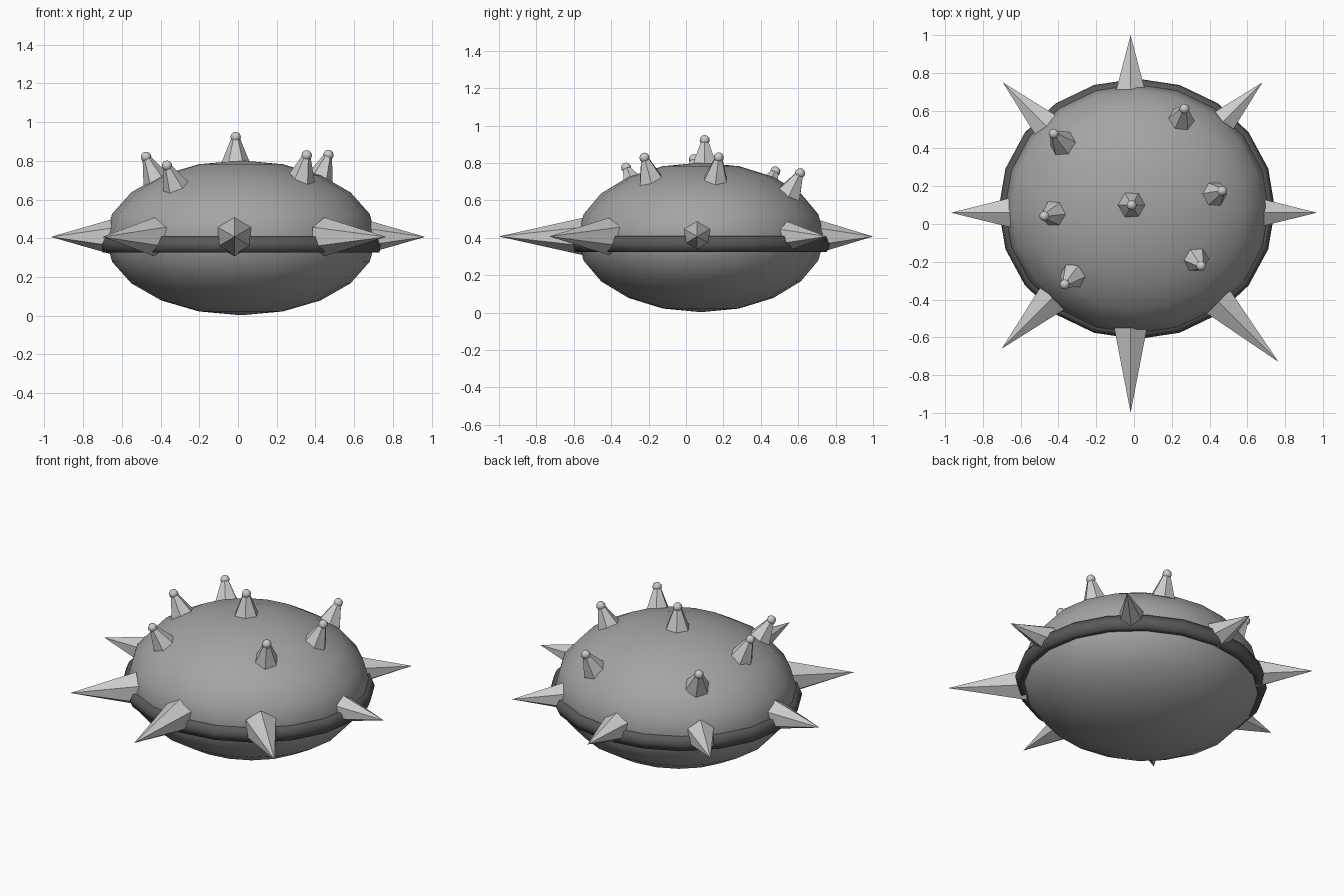
import bpy, bmesh, math
from mathutils import Vector, Matrix

if "Cube" in bpy.data.objects:
    bpy.data.objects.remove(bpy.data.objects["Cube"])

CX, CY, CZ = 0.015, 0.08, 0.402      # body centre
RX, RY, RZ = 0.70, 0.66, 0.40        # body radii


def grey(name, v):
    m = bpy.data.materials.new(name)
    m.diffuse_color = (v, v, v, 1)
    m.use_nodes = True
    m.node_tree.nodes["Principled BSDF"].inputs["Base Color"].default_value = m.diffuse_color
    return m


def make(name, bm, mat=None, smooth=False):
    bmesh.ops.recalc_face_normals(bm, faces=bm.faces)
    for f in bm.faces:
        f.smooth = smooth
    me = bpy.data.meshes.new(name)
    bm.to_mesh(me)
    bm.free()
    if mat:
        me.materials.append(mat)
    ob = bpy.data.objects.new(name, me)
    bpy.context.collection.objects.link(ob)
    return ob


def cone(bm, base, tip, r1, r2, rot):
    base, tip = Vector(base), Vector(tip)
    d = tip - base
    mat = Matrix.Translation((base + tip) / 2) @ rot(d)
    bmesh.ops.create_cone(bm, cap_ends=True, segments=6, radius1=r1, radius2=r2,
                          depth=d.length, matrix=mat)


body_grey = grey("body_grey", 0.37)
rim_grey = grey("rim_grey", 0.10)

# Body: smooth flattened sphere
bm = bmesh.new()
bmesh.ops.create_uvsphere(bm, u_segments=20, v_segments=10, radius=1,
                          matrix=Matrix.Translation((CX, CY, CZ)) @ Matrix.Diagonal((RX, RY, RZ, 1)))
make("body", bm, body_grey, True)

# Rim band: six-sided tube swept round the equator
profile = [(0.965, 0.41), (1.02, 0.41), (1.045, 0.367), (1.02, 0.325), (0.965, 0.325), (0.94, 0.367)]
n = 20
bm = bmesh.new()
rings = []
for i in range(n):
    a = 2 * math.pi * i / n
    rings.append([bm.verts.new((CX + RX * s * math.cos(a), CY + RY * s * math.sin(a), z))
                  for s, z in profile])
for i in range(n):
    p, q = rings[i], rings[(i + 1) % n]
    for j in range(len(profile)):
        k = (j + 1) % len(profile)
        bm.faces.new((p[j], q[j], q[k], p[k]))
make("rim_band", bm, rim_grey, True)

# Side spikes: tip x, tip y, heading in degrees, length, base radius
spikes = [(-0.018, -1.0, -90, 0.45, 0.1), (0.765, -0.73, -45, 0.45, 0.1),
          (0.967, 0.06, 0, 0.33, 0.095), (0.68, 0.75, 45, 0.37, 0.1),
          (-0.018, 1.0, 90, 0.33, 0.1), (-0.695, 0.75, 135, 0.37, 0.1),
          (-0.967, 0.06, 180, 0.33, 0.095), (-0.70, -0.66, 225, 0.38, 0.1)]
for i, (x, y, deg, length, r) in enumerate(spikes):
    a = math.radians(deg)
    tip = Vector((x, y, 0.407))
    base = tip - length * Vector((math.cos(a), math.sin(a), 0))
    bm = bmesh.new()
    cone(bm, base, tip, r, 0, lambda d: d.to_track_quat('Z', 'Y').to_matrix().to_4x4())
    make(f"side_spike_{i + 1}", bm)

# Top studs: blunt cone with a small ball on its end (base, ball centre)
studs = [((-0.012, 0.10, 0.79), (-0.012, 0.10, 0.922)),
         ((-0.375, 0.425, 0.645), (-0.425, 0.478, 0.755)),
         ((0.247, 0.55, 0.63), (0.267, 0.61, 0.745)),
         ((0.42, 0.157, 0.70), (0.467, 0.175, 0.83)),
         ((0.325, -0.185, 0.70), (0.355, -0.222, 0.828)),
         ((-0.32, -0.27, 0.66), (-0.367, -0.32, 0.775)),
         ((-0.42, 0.055, 0.695), (-0.475, 0.042, 0.82))]
spin = Matrix.Rotation(math.radians(30), 4, 'Z')
for i, (base, ball) in enumerate(studs):
    bm = bmesh.new()
    cone(bm, base, ball, 0.074, 0.02,
         lambda d: Vector((0, 0, 1)).rotation_difference(d).to_matrix().to_4x4() @ spin)
    make(f"stud_cone_{i + 1}", bm)
    bm = bmesh.new()
    bmesh.ops.create_uvsphere(bm, u_segments=8, v_segments=6, radius=0.027,
                              matrix=Matrix.Translation(ball))
    make(f"stud_ball_{i + 1}", bm, None, True)
